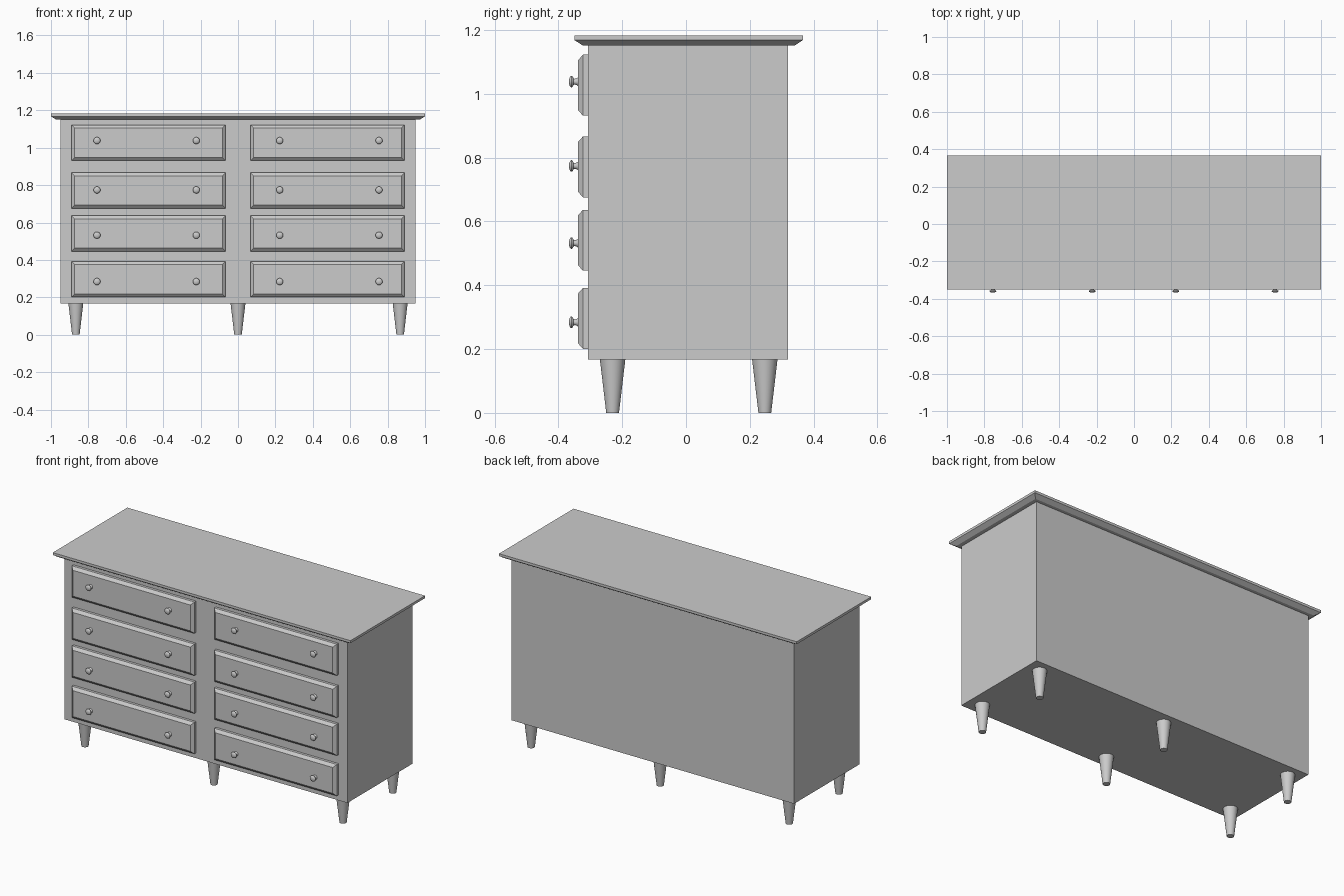
import bpy, bmesh, math
from mathutils import Matrix

if "Cube" in bpy.data.objects:
    bpy.data.objects.remove(bpy.data.objects["Cube"])


def add_object(name, bm):
    bmesh.ops.recalc_face_normals(bm, faces=bm.faces)
    mesh = bpy.data.meshes.new(name)
    bm.to_mesh(mesh)
    bm.free()
    ob = bpy.data.objects.new(name, mesh)
    bpy.context.collection.objects.link(ob)
    return ob


def slab(name, size, center, inset_side=None, inset=0.0, depth=0.0):
    """Box; optionally the face at inset_side (axis, sign) is chamfered all round."""
    bm = bmesh.new()
    bmesh.ops.create_cube(bm, size=1)
    bmesh.ops.scale(bm, vec=size, verts=bm.verts)
    if inset_side:
        axis, sign = inset_side
        edges = [e for e in bm.edges if all(v.co[axis] * sign > 0 for v in e.verts)]
        face = next(f for f in bm.faces if all(e in edges for e in f.edges))
        cap = bmesh.ops.extrude_face_region(bm, geom=[face])["geom"]
        cap = [g for g in cap if isinstance(g, bmesh.types.BMVert)]
        bm.faces.remove(face)
        for v in cap:
            v.co[axis] += sign * depth
            for i in range(3):
                if i != axis:
                    v.co[i] -= math.copysign(inset, v.co[i])
    bmesh.ops.translate(bm, vec=center, verts=bm.verts)
    return add_object(name, bm)


def lathe(name, profile, location, rotation=None, sides=32):
    """Spin (radius, height) points around z, then place the part."""
    bm = bmesh.new()
    rings = []
    for r, h in profile:
        rings.append([bm.verts.new((r * math.cos(2 * math.pi * i / sides),
                                    r * math.sin(2 * math.pi * i / sides), h))
                      for i in range(sides)])
    for a, b in zip(rings, rings[1:]):
        for i in range(sides):
            j = (i + 1) % sides
            bm.faces.new((a[i], a[j], b[j], b[i]))
    bm.faces.new(rings[0])
    bm.faces.new(rings[-1])
    if rotation:
        bm.transform(rotation)
    bmesh.ops.translate(bm, vec=location, verts=bm.verts)
    ob = add_object(name, bm)
    bpy.ops.object.select_all(action='DESELECT')
    ob.select_set(True)
    bpy.context.view_layer.objects.active = ob
    bpy.ops.object.shade_smooth_by_angle(angle=math.radians(35))
    return ob


# Carcass and overhanging top with chamfered underside
slab("cabinet_body", (1.9, 0.627, 0.984), (0, 0.0065, 0.66))
slab("table_top", (2.0, 0.715, 0.015), (0, 0.0085, 1.1755), (2, -1), 0.026, 0.017)

# Drawer fronts with bevelled rims, two knobs each
knob = [(0.014, 0), (0.011, 0.004), (0.009, 0.010), (0.010, 0.014), (0.017, 0.018),
        (0.0185, 0.021), (0.017, 0.024), (0.012, 0.027), (0.005, 0.029)]
face_forward = Matrix.Rotation(math.radians(90), 4, 'X')
for row, z in enumerate((1.027, 0.771, 0.541, 0.296), 1):
    knob_z = (1.038, 0.774, 0.532, 0.284)[row - 1]
    for side, s in (("left", -1), ("right", 1)):
        slab(f"drawer_{side}_{row}", (0.823, 0.019, 0.191), (s * 0.4785, -0.3135, z),
             (1, -1), 0.017, 0.015)
        for k, x in enumerate((0.223, 0.754), 1):
            lathe(f"knob_{side}_{row}_{k}", knob, (s * x, -0.338, knob_z), face_forward, 24)

# Six tapered legs
for x, xn in ((-0.867, "left"), (0, "middle"), (0.867, "right")):
    for y, yn in ((-0.23, "front"), (0.247, "back")):
        lathe(f"{yn}_{xn}_leg", [(0.02, 0), (0.04, 0.169)], (x, y, 0))
